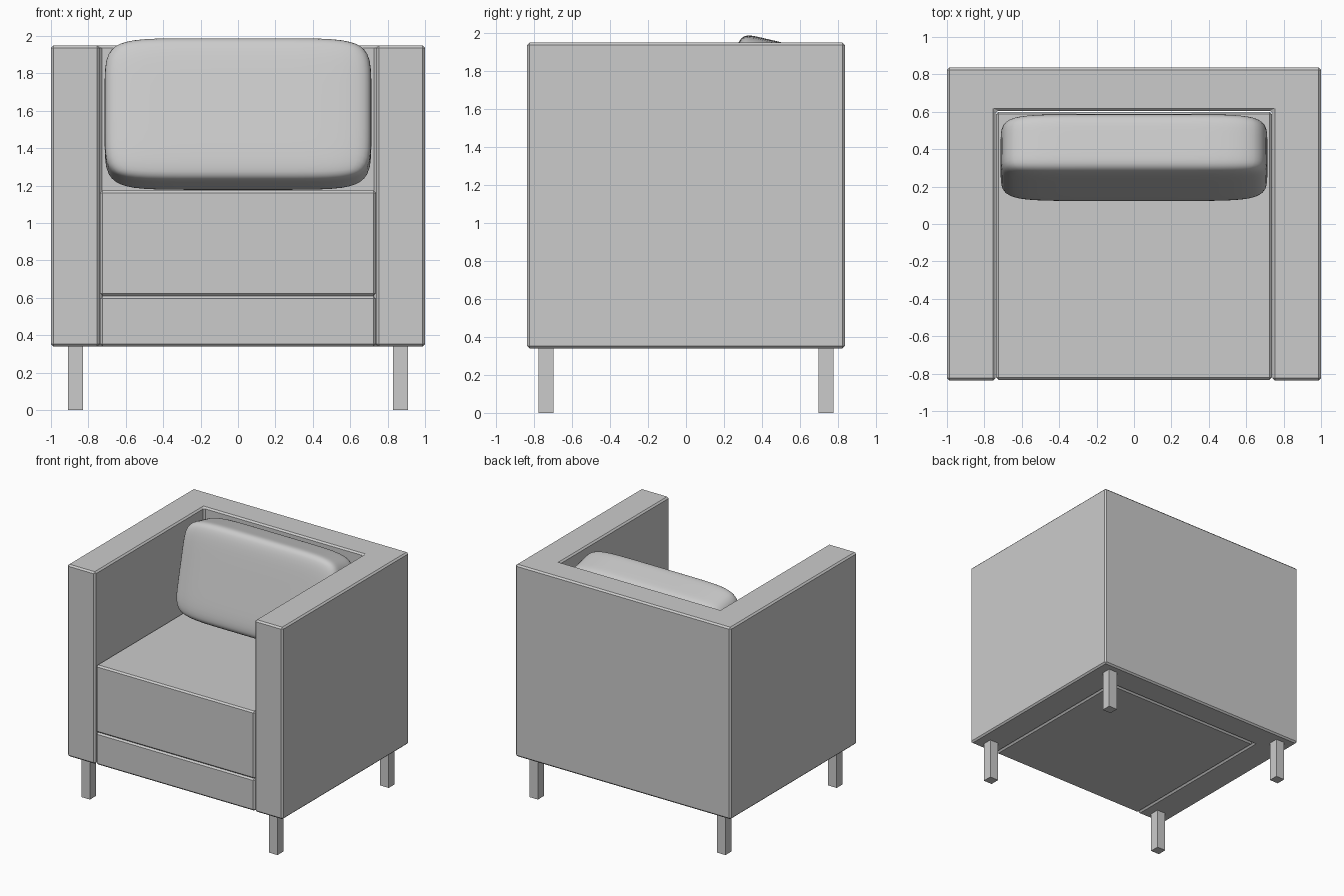
import bpy, bmesh, math
from mathutils import Matrix, Vector

if "Cube" in bpy.data.objects:
    bpy.data.objects.remove(bpy.data.objects["Cube"])

grey = bpy.data.materials.new("grey upholstery")
grey.diffuse_color = (0.6, 0.6, 0.6, 1)
grey.use_nodes = True
grey.node_tree.nodes["Principled BSDF"].inputs["Base Color"].default_value = grey.diffuse_color


def finish(bm, name):
    bmesh.ops.recalc_face_normals(bm, faces=bm.faces)
    mesh = bpy.data.meshes.new(name)
    bm.to_mesh(mesh)
    bm.free()
    mesh.materials.append(grey)
    ob = bpy.data.objects.new(name, mesh)
    bpy.context.collection.objects.link(ob)
    return ob


def prism(name, outline, z0, z1, chamfer=0.0):
    """Extrude a plan outline from z0 to z1, with small chamfered edges."""
    bm = bmesh.new()
    face = bm.faces.new([bm.verts.new((x, y, z0)) for x, y in outline])
    top = bmesh.ops.extrude_face_region(bm, geom=[face])["geom"]
    bmesh.ops.translate(bm, vec=(0, 0, z1 - z0),
                        verts=[v for v in top if isinstance(v, bmesh.types.BMVert)])
    bmesh.ops.recalc_face_normals(bm, faces=bm.faces)
    if chamfer:
        bmesh.ops.bevel(bm, geom=list(bm.edges), offset=chamfer, segments=1,
                        affect='EDGES', profile=0.5)
    return finish(bm, name)


def box(name, x0, x1, y0, y1, z0, z1, chamfer=0.0):
    return prism(name, [(x0, y0), (x1, y0), (x1, y1), (x0, y1)], z0, z1, chamfer)


# U-shaped shell: two arms and the back
D = 0.837
prism("arms_and_back", [(-1, -D), (-0.74, -D), (-0.74, 0.605), (0.74, 0.605),
                        (0.74, -D), (1, -D), (1, D), (-1, D)], 0.34, 1.95, 0.013)

# Base rail and thick seat between the arms
box("base", -0.737, 0.737, -0.833, 0.6, 0.34, 0.61, 0.013)
box("seat", -0.737, 0.737, -0.833, 0.6, 0.61, 1.175, 0.013)

# Four square legs
for sx, side in ((-1, "left"), (1, "right")):
    for sy, end in ((-1, "front"), (1, "back")):
        cx, cy = sx * 0.87, sy * 0.737
        box(f"{end}_{side}_leg", cx - 0.04, cx + 0.04, cy - 0.04, cy + 0.04, 0, 0.345)

# Back cushion: a puffed box leaning against the back
bm = bmesh.new()
bmesh.ops.create_cube(bm, size=2)
bmesh.ops.subdivide_edges(bm, edges=list(bm.edges), cuts=19, use_grid_fill=True)
K = 7
for v in bm.verts:
    p = Vector([math.sin(c * math.pi / 2) for c in v.co])
    v.co = p / sum(abs(c) ** K for c in p) ** (1 / K)
bmesh.ops.scale(bm, vec=(0.713, 0.17, 0.393), verts=bm.verts)
bmesh.ops.rotate(bm, matrix=Matrix.Rotation(math.radians(-13), 3, 'X'), verts=bm.verts)
bmesh.ops.translate(bm, vec=(0, 0.355, 1.583), verts=bm.verts)
for f in bm.faces:
    f.smooth = True
finish(bm, "back_cushion")
